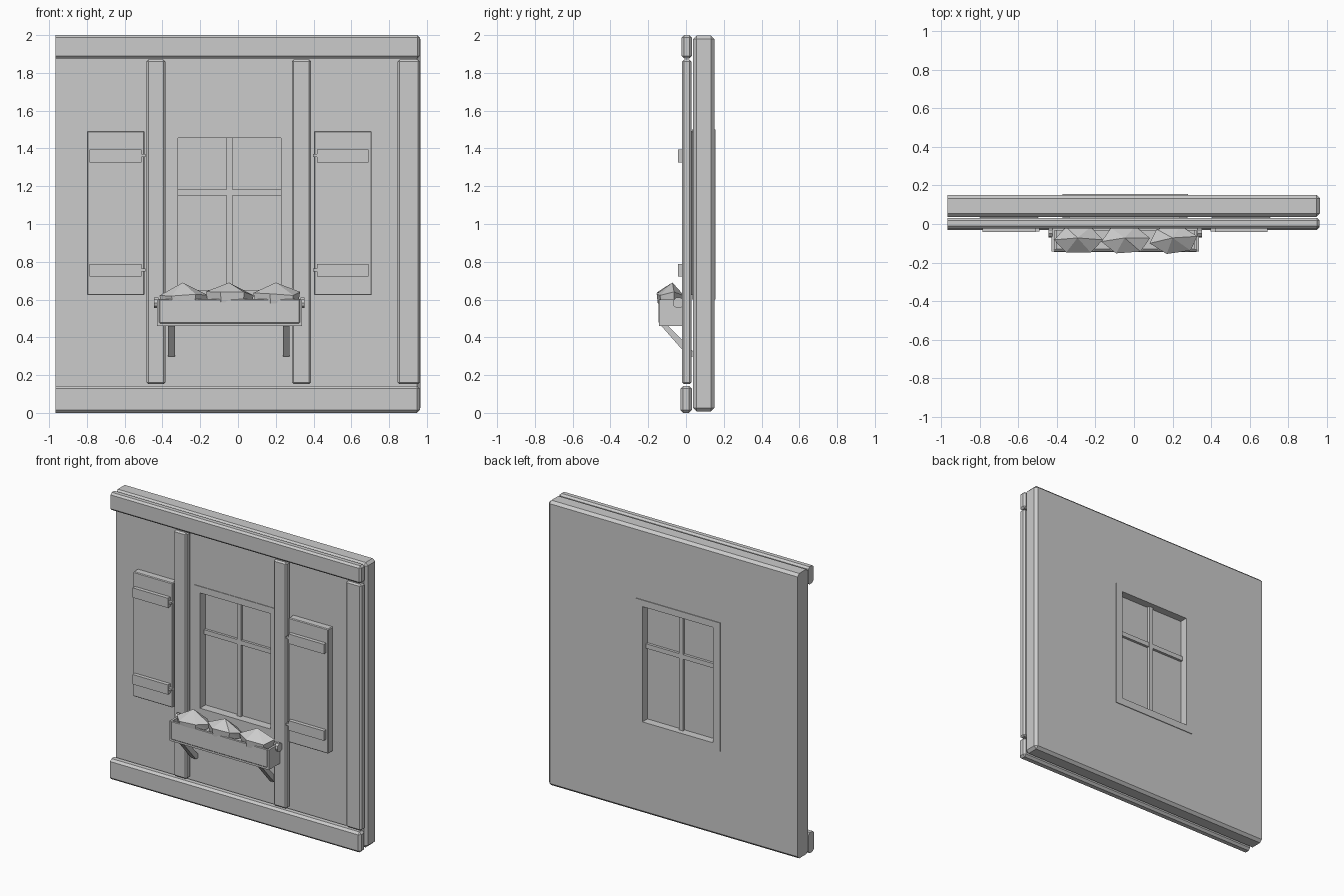
import bpy, bmesh, math, random
from mathutils import Vector

if "Cube" in bpy.data.objects:
    bpy.data.objects.remove(bpy.data.objects["Cube"])

random.seed(4)
LEFT = -0.967


def finish(name, bm):
    bmesh.ops.recalc_face_normals(bm, faces=bm.faces)
    me = bpy.data.meshes.new(name)
    bm.to_mesh(me)
    bm.free()
    ob = bpy.data.objects.new(name, me)
    bpy.context.collection.objects.link(ob)
    return ob


def box(name, x, y, z, bevel=0.0, flat_left=False):
    """Box from (min, max) ranges; flat_left keeps the cut end unbevelled."""
    bm = bmesh.new()
    bmesh.ops.create_cube(bm, size=1)
    for v in bm.verts:
        v.co = Vector([r[0] if c < 0 else r[1] for c, r in zip(v.co, (x, y, z))])
    if bevel:
        edges = [e for e in bm.edges
                 if not (flat_left and all(abs(v.co.x - x[0]) < 1e-5 for v in e.verts))]
        bmesh.ops.bevel(bm, geom=edges, offset=bevel, segments=1,
                        profile=0.5, affect='EDGES')
    return finish(name, bm)


# Wall slab with a window opening
wall = box("wall", (LEFT, 0.965), (0.037, 0.15), (0.008, 1.997), 0.018, True)
cutter = box("window_cutter", (-0.365, 0.275), (-0.1, 0.3), (0.605, 1.495))
cutter.hide_render = True
mod = wall.modifiers.new("opening", 'BOOLEAN')
mod.operation = 'DIFFERENCE'
mod.solver = 'EXACT'
mod.object = cutter
bpy.context.view_layer.objects.active = wall
bpy.ops.object.modifier_apply(modifier=mod.name)
bpy.data.objects.remove(cutter)

# Timber framing
box("top_beam", (LEFT, 0.963), (-0.024, 0.031), (1.877, 2.0), 0.013, True)
box("bottom_beam", (LEFT, 0.963), (-0.03, 0.031), (0.0, 0.143), 0.015, True)
for name, x in (("left_post", (-0.485, -0.385)), ("right_post", (0.285, 0.387)),
                ("corner_post", (0.845, 0.963))):
    box(name, x, (-0.02, 0.028), (0.152, 1.87), 0.01)

# Window frame, glazing bars and glass
FY = (0.033, 0.155)
box("frame_left", (-0.37, -0.317), FY, (0.6, 1.5))
box("frame_right", (0.228, 0.28), FY, (0.6, 1.5))
box("frame_top", (-0.317, 0.228), FY, (1.455, 1.5))
box("frame_bottom", (-0.317, 0.228), FY, (0.6, 0.65))
box("vertical_bar", (-0.06, -0.03), (0.075, 0.12), (0.65, 1.455))
box("horizontal_bar", (-0.317, 0.228), (0.077, 0.118), (1.15, 1.182))
box("glass", (-0.317, 0.228), (0.094, 0.1), (0.65, 1.455))

# Shutters with two hinge straps each
for side, x0, x1, sgn in (("left", -0.8, -0.495, 1), ("right", 0.402, 0.708, -1)):
    box(side + "_shutter", (x0, x1), (-0.016, 0.038), (0.623, 1.493), 0.005)
    hinge = x1 if sgn > 0 else x0
    for z in (0.755, 1.36):
        a, b = sorted((hinge - sgn * 0.29, hinge - sgn * 0.017))
        box(side + "_strap", (a, b), (-0.042, -0.014), (z - 0.034, z + 0.034))
        a, b = sorted((hinge - sgn * 0.018, hinge + sgn * 0.004))
        box(side + "_hinge_pin", (a, b), (-0.038, -0.014), (z - 0.006, z + 0.01))

# Flower box made of boards
box("box_bottom", (-0.428, 0.338), (-0.142, -0.018), (0.46, 0.474))
box("box_front", (-0.418, 0.328), (-0.145, -0.13), (0.474, 0.602), 0.004)
box("box_back", (-0.418, 0.328), (-0.034, -0.018), (0.474, 0.602))
box("box_soil", (-0.405, 0.315), (-0.13, -0.034), (0.474, 0.575))
for x in ((-0.428, -0.413), (0.323, 0.338)):
    box("box_end", x, (-0.142, -0.018), (0.465, 0.6))

# Round side fixings
for x in (-0.433, 0.341):
    bpy.ops.mesh.primitive_cylinder_add(vertices=10, radius=0.03, depth=0.022,
                                        location=(x, -0.04, 0.583),
                                        rotation=(0, math.pi / 2, 0))
    bpy.context.object.name = "side_fixing"

# Diagonal brackets under the box
profile = [(-0.132, 0.462), (-0.095, 0.462), (0.038, 0.325), (0.038, 0.298), (0.012, 0.298)]
for x in (-0.352, 0.255):
    bm = bmesh.new()
    f = bm.faces.new([bm.verts.new((x - 0.018, y, z)) for y, z in profile])
    ext = bmesh.ops.extrude_face_region(bm, geom=[f])
    moved = [g for g in ext["geom"] if isinstance(g, bmesh.types.BMVert)]
    bmesh.ops.translate(bm, verts=moved, vec=(0.036, 0, 0))
    finish("bracket", bm)

# Faceted plants: irregular low-poly domes
for i, cx in enumerate((-0.288, -0.043, 0.205)):
    bm = bmesh.new()
    rings = []
    for s, z, n in ((0.98, 0.632, 6), (0.9, 0.58, 6)):
        ring = []
        for k in range(n):
            a = 2 * math.pi * k / n + 0.12 * i
            ring.append(bm.verts.new((cx + 0.13 * s * math.cos(a),
                                      -0.082 + 0.078 * s * math.sin(a),
                                      z + random.uniform(-0.015, 0.012))))
        rings.append(ring)
    top = bm.verts.new((cx - 0.005, -0.072, 0.69))
    up, low = rings
    for k in range(6):
        j = (k + 1) % 6
        bm.faces.new((up[k], up[j], top))
        bm.faces.new((up[k], low[k], low[j]))
        bm.faces.new((up[k], low[j], up[j]))
    bm.faces.new(low[::-1])
    finish("plant", bm)
